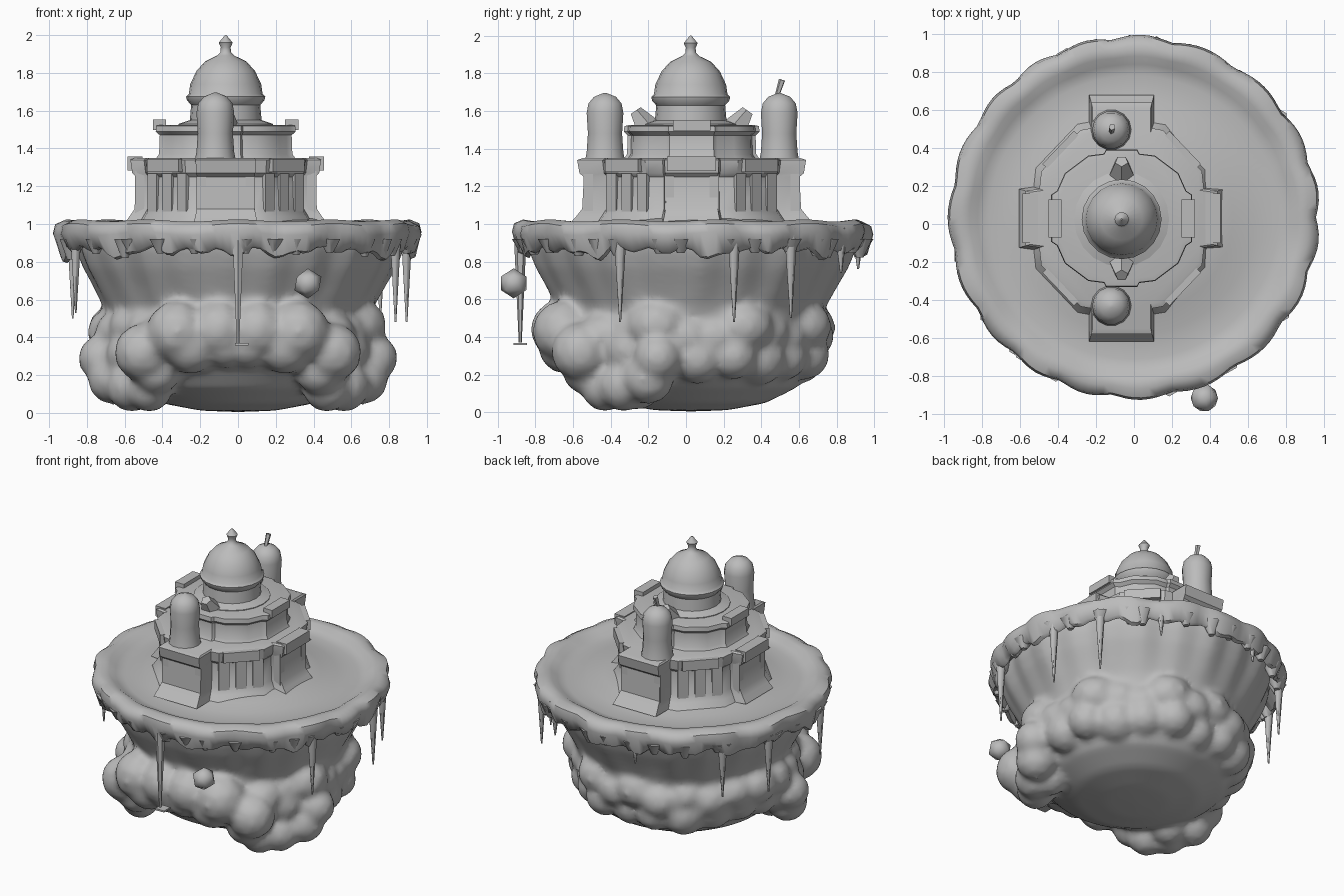
import bpy, bmesh, math, random
from math import sin, cos, pi, radians
from mathutils import Vector, Matrix

random.seed(4)
if "Cube" in bpy.data.objects:
    bpy.data.objects.remove(bpy.data.objects["Cube"])

stone = bpy.data.materials.new("grey stone")
stone.use_nodes = True
GREY = (0.5, 0.5, 0.5, 1)
stone.diffuse_color = GREY
stone.node_tree.nodes["Principled BSDF"].inputs["Base Color"].default_value = GREY
CX, CY = -0.065, 0.03          # temple centre
ISLE_Y = 0.035                 # island centre


def finish(bm, name, angle=40):
    bmesh.ops.recalc_face_normals(bm, faces=bm.faces)
    mesh = bpy.data.meshes.new(name)
    bm.to_mesh(mesh)
    bm.free()
    ob = bpy.data.objects.new(name, mesh)
    bpy.context.collection.objects.link(ob)
    mesh.materials.append(stone)
    bpy.ops.object.select_all(action='DESELECT')
    bpy.context.view_layer.objects.active = ob
    ob.select_set(True)
    bpy.ops.object.shade_smooth_by_angle(angle=radians(angle))
    return ob


def loft(bm, rings):
    """Skin a stack of closed rings and cap both ends."""
    rows = [[bm.verts.new(p) for p in ring] for ring in rings]
    for a, b in zip(rows, rows[1:]):
        for i in range(len(a)):
            j = (i + 1) % len(a)
            bm.faces.new((a[i], a[j], b[j], b[i]))
    bm.faces.new(rows[0])
    bm.faces.new(rows[-1])


def lathe(bm, profile, n, x=0, y=0, warp=lambda r, a, z: (r, z)):
    rings = []
    for r, z in profile:
        ring = []
        for i in range(n):
            a = 2 * pi * i / n
            rr, zz = warp(r, a, z)
            ring.append((x + rr * cos(a), y + rr * sin(a), zz))
        rings.append(ring)
    loft(bm, rings)


def ball(bm, x, y, z, r, sub=2, squash=1):
    m = Matrix.Translation((x, y, z)) @ Matrix.Diagonal((r, r, r * squash, 1))
    bmesh.ops.create_icosphere(bm, subdivisions=sub, radius=1, matrix=m)


def box(bm, x, y, z, sx, sy, sz, turn=0):
    m = (Matrix.Translation((x, y, z)) @ Matrix.Rotation(turn, 4, 'Z')
         @ Matrix.Diagonal((sx, sy, sz, 1)))
    bmesh.ops.create_cube(bm, size=1, matrix=m)


def spike(bm, top, bottom, r1, r2, n=6):
    top, bottom = Vector(top), Vector(bottom)
    d = top - bottom
    m = Matrix.Translation((top + bottom) / 2) @ d.to_track_quat('Z', 'Y').to_matrix().to_4x4()
    bmesh.ops.create_cone(bm, cap_ends=True, segments=n, radius1=r2, radius2=r1,
                          depth=d.length, matrix=m)


# Floating base: fluted bowl fused with cloud puffs
def flutes(r, a, z):
    k = max(0, min(1, (z - 0.5) / 0.2))
    return r * (1 + 0.012 * k * sin(22 * a) + 0.012 * k * sin(9 * a + 1)), z


bm = bmesh.new()
lathe(bm, [(0.02, 0.005), (0.2, 0.012), (0.4, 0.05), (0.56, 0.13), (0.67, 0.25), (0.7, 0.38),
           (0.7, 0.5), (0.72, 0.57), (0.765, 0.66), (0.825, 0.77), (0.86, 0.86), (0.875, 0.95)],
      88, 0, ISLE_Y - 0.01, flutes)
for i in range(26):
    a = 2 * pi * i / 26
    r = 0.62 + random.uniform(-0.03, 0.03)
    ball(bm, r * cos(a), r * sin(a), 0.43 + random.uniform(-0.04, 0.04),
         random.uniform(0.15, 0.18), 2, 0.85)
for i in range(19):
    a = radians(-62 + 304 * i / 18)
    r = 0.63 + random.uniform(-0.03, 0.03)
    ball(bm, r * cos(a), r * sin(a), 0.31 + random.uniform(-0.03, 0.03), random.uniform(0.13, 0.16))
for s in (-1, 1):
    for x, y, z, r in ((0.72, -0.15, 0.29, 0.13), (0.56, -0.33, 0.14, 0.14), (0.47, -0.43, 0.13, 0.13),
                       (0.66, -0.2, 0.18, 0.14), (0.43, -0.53, 0.22, 0.13), (0.5, -0.56, 0.32, 0.16),
                       (0.32, -0.65, 0.43, 0.17), (0.1, -0.67, 0.44, 0.16), (0.5, -0.25, 0.13, 0.12),
                       (0.25, -0.64, 0.35, 0.15), (0.06, -0.66, 0.36, 0.13)):
        ball(bm, s * x, y, z, r)
base = finish(bm, "cloud_base", 60)
mod = base.modifiers.new("fuse", 'REMESH')
mod.mode = 'VOXEL'
mod.voxel_size = 0.022
mod.use_smooth_shade = True
mod = base.modifiers.new("soften", 'SMOOTH')
mod.factor = 0.5
mod.iterations = 8


# Island plate with a scalloped, dripping rim
def scallop(r, a, z):
    k = max(0, (r - 0.8) / 0.15)
    lobe = abs(sin(9.5 * a + 0.4 * sin(3 * a)))
    drip = max(0, sin(13 * a) * sin(5 * a + 1)) + 0.3 * sin(31 * a)
    if z < 0.9:
        z -= 0.05 * drip
    oval = 1 - 0.02 * sin(a) ** 2
    return r * oval * (1 + k * (0.022 * lobe - 0.008)), z + 0.008 * k * sin(11 * a)


bm = bmesh.new()
lathe(bm, [(0.01, 1.03), (0.42, 1.03), (0.52, 1.005), (0.63, 0.985), (0.76, 0.97), (0.82, 0.985),
           (0.86, 1.012), (0.91, 1.018), (0.955, 0.995), (0.965, 0.95), (0.935, 0.87), (0.91, 0.86),
           (0.87, 0.92), (0.01, 0.93)], 144, 0, ISLE_Y, scallop)
finish(bm, "island_rim", 50)

# Icicles under the rim and the front water jet
bm = bmesh.new()
for deg, length in ((-25, 0.5), (14, 0.5), (35, 0.48), (60, 0.24), (105, 0.22), (141, 0.45),
                    (162, 0.48), (201, 0.45)):
    a = radians(deg)
    x, y = 0.92 * cos(a), ISLE_Y + 0.91 * sin(a)
    spike(bm, (x, y, 0.98), (x, y, 0.98 - length), 0.036, 0.005)
for i in range(32):
    a = 2 * pi * (i + random.uniform(-0.4, 0.4)) / 32
    x, y = 0.91 * cos(a), ISLE_Y + 0.895 * sin(a)
    spike(bm, (x, y, 0.92), (x, y, random.uniform(0.81, 0.85)), 0.065, 0.02, 6)
finish(bm, "icicles", 60)
bm = bmesh.new()
spike(bm, (0, -0.88, 0.99), (0, -0.88, 0.37), 0.036, 0.008)
box(bm, 0.02, -0.88, 0.363, 0.07, 0.07, 0.012)
finish(bm, "water_jet")
bm = bmesh.new()
ball(bm, 0.37, -0.915, 0.685, 0.08, 1)
finish(bm, "floating_rock", 60)


# Temple tiers, from one quarter of a plan mirrored both ways
def tier(name, quarter, levels):
    back = quarter[::-1]
    plan = (quarter + [(-x, y) for x, y in back] + [(-x, -y) for x, y in quarter]
            + [(x, -y) for x, y in back])
    bm = bmesh.new()
    loft(bm, [[(CX + x * s, CY + y * s, z) for x, y in plan] for s, z in levels])
    return finish(bm, name, 35)


lower = [(0.49, 0.14), (0.42, 0.15), (0.41, 0.24), (0.21, 0.45), (0.155, 0.46), (0.155, 0.59)]
upper = [(0.36, 0.12), (0.33, 0.14), (0.29, 0.23), (0.17, 0.32), (0.09, 0.33), (0.08, 0.35)]
tier("lower_tier", lower, [(1.1, 1.0), (1.04, 1.04), (0.985, 1.08), (0.97, 1.25), (1.01, 1.27),
                           (1.03, 1.34), (0.98, 1.35)])
tier("upper_tier", upper, [(1.04, 1.34), (0.98, 1.37), (0.97, 1.47), (1.03, 1.49),
                           (1.02, 1.52), (0.95, 1.525)])

# Pilasters, eave ends and small gables
bm = bmesh.new()
for sx in (-1, 1):
    for sy in (-1, 1):
        turn = -sx * sy * math.atan2(0.21, 0.2)
        for t in (0.1, 0.5, 0.9):
            x, y = 0.2 + 0.195 * t, 0.435 - 0.205 * t
            box(bm, CX + sx * x, CY + sy * y, 1.14, 0.07, 0.04, 0.28, turn)
        box(bm, CX + sx * 0.13, CY + sy * 0.55, 1.14, 0.05, 0.05, 0.28)
        box(bm, CX + sx * 0.455, CY + sy * 0.12, 1.14, 0.05, 0.05, 0.28)
        box(bm, CX + sx * 0.305, CY + sy * 0.345, 1.31, 0.24, 0.08, 0.07, turn)
finish(bm, "pilasters", 35)
bm = bmesh.new()
for s in (-1, 1):
    box(bm, CX + s * 0.35, CY, 1.525, 0.07, 0.2, 0.055)
    spike(bm, (CX, CY + s * 0.3, 1.6), (CX, CY + s * 0.23, 1.5), 0.035, 0.075, 5)
    box(bm, CX + s * 0.48, CY, 1.32, 0.08, 0.26, 0.075)
finish(bm, "eave_ends_and_gables", 35)

# Central drum, dome and finial
bm = bmesh.new()
lathe(bm, [(0.25, 1.51), (0.25, 1.53), (0.19, 1.55), (0.183, 1.63), (0.205, 1.655), (0.21, 1.675),
           (0.195, 1.69), (0.188, 1.74), (0.155, 1.81), (0.11, 1.86), (0.045, 1.892), (0.028, 1.91),
           (0.026, 1.935), (0.037, 1.96), (0.004, 2.0)], 20, CX, CY - 0.005)
finish(bm, "central_dome", 45)

# Front and back towers
for name, y in (("front_tower", -0.43), ("back_tower", 0.495)):
    bm = bmesh.new()
    lathe(bm, [(0.11, 1.33), (0.1, 1.38), (0.093, 1.48), (0.1, 1.59), (0.09, 1.64),
               (0.06, 1.675), (0.01, 1.695)], 14, -0.12, y)
    if y > 0:
        spike(bm, (-0.115, y + 0.015, 1.765), (-0.12, y - 0.015, 1.67), 0.018, 0.012, 5)
    finish(bm, name, 45)
